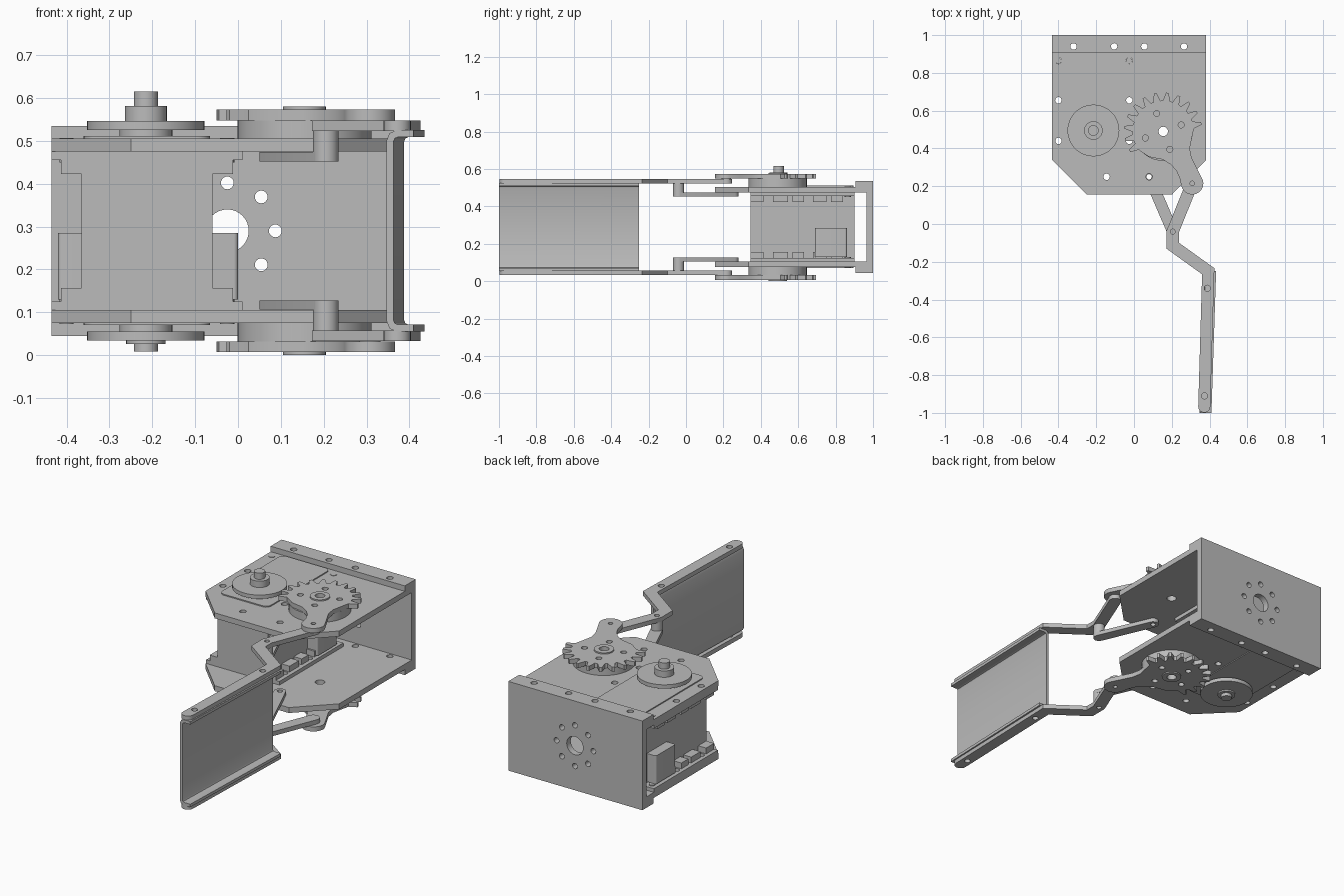
import bpy, bmesh
from math import sin, cos, radians, pi
from mathutils import Matrix, Vector

cube = bpy.data.objects.get("Cube")
if cube:
    bpy.data.objects.remove(cube, do_unlink=True)

MID = 0.29  # height of the mirror plane
grey = bpy.data.materials.new("metal_grey")
grey.use_nodes = True
grey.diffuse_color = (0.5, 0.5, 0.5, 1)
grey.node_tree.nodes["Principled BSDF"].inputs["Base Color"].default_value = (0.5, 0.5, 0.5, 1)


# ---- outline helpers ----
def arc(c, r, a0=0, a1=360, n=32):
    full = a1 - a0 == 360
    steps = n if full else n + 1
    return [(c[0] + r * cos(radians(a0 + (a1 - a0) * i / n)),
             c[1] + r * sin(radians(a0 + (a1 - a0) * i / n))) for i in range(steps)]


def rect(x0, x1, y0, y1):
    return [(x0, y0), (x1, y0), (x1, y1), (x0, y1)]


def rounded(x0, x1, y0, y1, r):
    corners = [(x1 - r, y1 - r), (x0 + r, y1 - r), (x0 + r, y0 + r), (x1 - r, y0 + r)]
    return [p for i, c in enumerate(corners) for p in arc(c, r, 90 * i, 90 * i + 90, 6)]


def stroke(path, r, round_ends=True):
    """Outline of a polyline of half width r."""
    pts = [Vector(p) for p in path]
    dirs = [(b - a).normalized() for a, b in zip(pts, pts[1:])]
    left, right = [], []
    for i, p in enumerate(pts):
        d0, d1 = dirs[max(i - 1, 0)], dirs[min(i, len(dirs) - 1)]
        t = (d0 + d1).normalized()
        off = Vector((-t.y, t.x)) * (r / t.dot(d0))
        left.append(tuple(p + off))
        right.append(tuple(p - off))
    if not round_ends:
        return right + left[::-1]

    def cap(p, d):
        side = Vector((d.y, -d.x))
        return [tuple(p + side * r * cos(pi * k / 10) + d * r * sin(pi * k / 10)) for k in range(1, 10)]
    return right + cap(pts[-1], dirs[-1]) + left[::-1] + cap(pts[0], -dirs[0])


# ---- solid helpers ----
def prism(name, outline, z0, z1, holes=(), matrix=None):
    curve = bpy.data.curves.new(name, 'CURVE')
    curve.dimensions = '2D'
    curve.fill_mode = 'BOTH'
    curve.extrude = (z1 - z0) / 2
    for loop in [outline] + [arc(c, r, n=16 if r < 0.03 else 32) for c, r in holes]:
        s = curve.splines.new('POLY')
        s.points.add(len(loop) - 1)
        for pt, co in zip(s.points, loop):
            pt.co = (co[0], co[1], 0, 1)
        s.use_cyclic_u = True
    temp = bpy.data.objects.new(name + "_outline", curve)
    bpy.context.collection.objects.link(temp)
    dg = bpy.context.evaluated_depsgraph_get()
    dg.update()
    mesh = bpy.data.meshes.new_from_object(temp.evaluated_get(dg))
    bpy.data.objects.remove(temp, do_unlink=True)
    mesh.name = name
    bm = bmesh.new()
    bm.from_mesh(mesh)
    bmesh.ops.remove_doubles(bm, verts=bm.verts, dist=1e-5)
    bmesh.ops.transform(bm, matrix=(matrix or Matrix()) @ Matrix.Translation((0, 0, (z0 + z1) / 2)), verts=bm.verts)
    bmesh.ops.recalc_face_normals(bm, faces=bm.faces)
    bm.to_mesh(mesh)
    bm.free()
    mesh.materials.clear()
    mesh.materials.append(grey)
    mesh.shade_smooth()
    mesh.set_sharp_from_angle(angle=radians(30))
    obj = bpy.data.objects.new(name, mesh)
    bpy.context.collection.objects.link(obj)
    return obj


def pair(name, outline, z0, z1, holes=()):
    prism("upper_" + name, outline, z0, z1, holes)
    prism("lower_" + name, outline, 2 * MID - z1, 2 * MID - z0, holes)


UPRIGHT = Matrix.Rotation(pi / 2, 4, 'X')  # (x, y, z) -> (x, -z, y)
SCREW = 0.017
flange_holes = [((x, 0.94), SCREW) for x in (-0.32, -0.105, 0.055, 0.265)]
mount_y = (0.44, 0.655, 0.865)
mount_holes = [((x, y), SCREW) for x in (-0.4, -0.025) for y in mount_y]
gear_c = (0.155, 0.49)
arm_pin, knuckle, link_pin = (0.308, 0.215), (0.205, -0.04), (0.08, 0.25)

# ---- frame: back channel and two side plates ----
back_c = (-0.025, MID)
bolt_circle = [(p, 0.015) for p in arc(back_c, 0.112, n=8)]
prism("back_plate", rect(-0.435, 0.38, 0.045, 0.535), -1, -0.965, [(back_c, 0.05)] + bolt_circle, UPRIGHT)
pair("back_flange", rect(-0.435, 0.38, 0.905, 0.966), 0.505, 0.535, flange_holes)
plate = [(-0.435, 0.966), (-0.435, 0.34), (-0.25, 0.155), (0.2, 0.155), (0.38, 0.335), (0.38, 0.966)]
pair("frame_plate", plate, 0.475, 0.505,
     flange_holes + mount_holes + [((-0.145, 0.25), SCREW), (link_pin, SCREW), (gear_c, 0.025)])

# ---- servo motor ----
prism("servo_body", rect(-0.365, -0.06, 0.345, 0.9), 0.095, 0.485)
prism("servo_cover", rounded(-0.36, -0.065, 0.35, 0.895, 0.03), 0.07, 0.511)
prism("cable_box", rounded(-0.42, 0.0, 0.69, 0.86, 0.01), 0.13, 0.285)
for side, x0, x1, t0, t1 in (("right", -0.435, -0.365, -0.413, -0.365), ("left", -0.06, 0.01, -0.06, -0.012)):
    pair(side + "_servo_rail", rect(x0, x1, 0.345, 0.9), 0.455, 0.475,
         [h for h in mount_holes if x0 < h[0][0] < x1])
    for i, (y0, y1) in enumerate(((0.345, 0.415), (0.465, 0.545), (0.57, 0.63), (0.68, 0.75), (0.775, 0.84))):
        pair(f"{side}_servo_lug_{i}", rect(t0, t1, y0, y1), 0.423, 0.455)
for y in mount_y[2:]:
    for x in (-0.4, -0.025):
        pair("mount_screw", arc((x, y), 0.0165, n=16), 0.45, 0.507)

# ---- servo horns ----
horn_c = (-0.215, 0.495)
pair("horn_collar", arc(horn_c, 0.062), 0.505, 0.525)
pair("horn_disc", arc(horn_c, 0.137, n=48), 0.525, 0.546)
prism("upper_horn_hub", arc(horn_c, 0.049), 0.546, 0.581)
prism("upper_horn_shaft", arc(horn_c, 0.028), 0.581, 0.615)
prism("lower_horn_hub", arc(horn_c, 0.046), 0.026, 0.034)
prism("lower_horn_shaft", arc(horn_c, 0.028), 0.008, 0.026)

# ---- gear sectors with crank arm ----
gear = []
for i in range(12):
    a = 12 + 18 * i
    for da, r in ((-6.5, 0.163), (-4, 0.185), (-2, 0.206), (2, 0.206), (4, 0.185), (6.5, 0.163)):
        gear.append((gear_c[0] + r * cos(radians(a + da)), gear_c[1] + r * sin(radians(a + da))))
gear += [(0.08, 0.355), (0.15, 0.342), (0.195, 0.315), (0.225, 0.28), (0.243, 0.24)]
gear += arc(arm_pin, 0.059, 185, 375, 16)
gear += [(0.335, 0.29), (0.305, 0.35), (0.295, 0.4), (0.305, 0.45)]
face_holes = [(p, 0.016) for p in arc(gear_c, 0.101, 20, 380, 4)]
pair("gear", gear, 0.548, 0.573, face_holes + [(gear_c, 0.025), (arm_pin, 0.012)])
pair("gear_boss", arc(gear_c, 0.05), 0.56, 0.58, [(gear_c, 0.025)])
pair("gear_spacer", arc(gear_c, 0.156, n=48), 0.505, 0.548, [(gear_c, 0.025)])

# ---- finger bars, links and pins ----
finger = [arm_pin, knuckle, (0.205, -0.115), (0.393, -0.25), (0.372, -0.966)]
pair("finger_bar", stroke(finger, 0.032), 0.523, 0.547,
     [(knuckle, 0.013), ((0.388, -0.34), 0.016), ((0.373, -0.91), 0.016)])
pair("link", stroke([knuckle, link_pin], 0.03), 0.452, 0.474, [(link_pin, 0.014)])
pair("knuckle_pin", arc(knuckle, 0.03), 0.453, 0.524, [(knuckle, 0.013)])
pair("crank_pin", arc(arm_pin, 0.025), 0.54, 0.552)

# ---- finger pad: bent channel running along the bars ----
half = [(0.41, 0.517), (0.372, 0.517), (0.36, 0.512), (0.355, 0.5)]
channel = half + [(x, 2 * MID - z) for x, z in reversed(half)]
slant = Matrix(((1, 0.033, 0, 0.033), (0, 1, 0, 0), (0, 0, 1, 0), (0, 0, 0, 1)))
prism("finger_pad", stroke(channel, 0.008, False), 0.25, 1, matrix=slant @ UPRIGHT)
